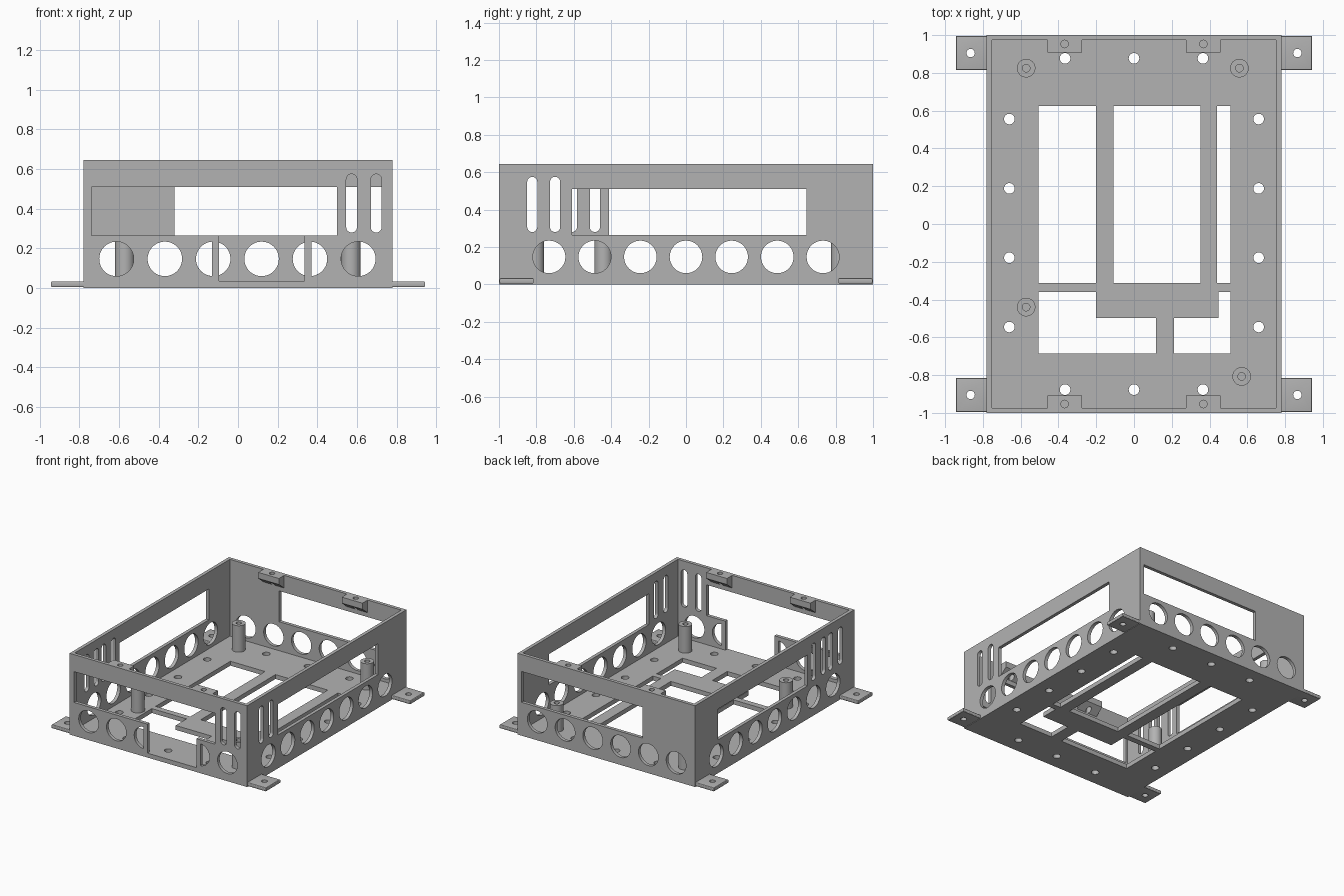
import bpy, bmesh, math
from mathutils import Matrix

if "Cube" in bpy.data.objects:
    bpy.data.objects.remove(bpy.data.objects["Cube"], do_unlink=True)

grey = bpy.data.materials.new("plain grey")
grey.use_nodes = True
grey.diffuse_color = (0.45, 0.45, 0.45, 1)
grey.node_tree.nodes["Principled BSDF"].inputs["Base Color"].default_value = grey.diffuse_color

# Main sizes
W, D, H = 0.78, 1.0, 0.645
WALL, FLOOR = 0.027, 0.035
WIN_LOW, WIN_TOP = 0.265, 0.51
HOLE_Z, HOLE_R, PITCH = 0.147, 0.087, 0.244


# Outline helpers
def arc(cx, cy, r, a0, a1, n=32):
    return [(cx + r * math.cos(a0 + (a1 - a0) * i / n),
             cy + r * math.sin(a0 + (a1 - a0) * i / n)) for i in range(n + 1)]


def circle(cx, cy, r):
    return arc(cx, cy, r, 0, 2 * math.pi, 48)[:-1]


def rect(x0, x1, y0, y1):
    return [(x0, y0), (x1, y0), (x1, y1), (x0, y1)]


def slot(c, low=0.28, high=0.575, r=0.027):
    return arc(c, high - r, r, 0, math.pi, 16) + arc(c, low + r, r, math.pi, 2 * math.pi, 16)


def panel(name, outlines, thick, axes="xyz", place=(0, 0, 0), edit=None):
    """Extrude an outline with holes from 0 to thick, then turn and place it."""
    curve = bpy.data.curves.new(name, "CURVE")
    curve.dimensions, curve.fill_mode, curve.extrude = "2D", "BOTH", thick / 2
    for pts in outlines:
        s = curve.splines.new("POLY")
        s.points.add(len(pts) - 1)
        for p, (u, v) in zip(s.points, pts):
            p.co = (u, v, 0, 1)
        s.use_cyclic_u = True
    tmp = bpy.data.objects.new(name + "_outline", curve)
    bpy.context.collection.objects.link(tmp)
    deps = bpy.context.evaluated_depsgraph_get()
    mesh = bpy.data.meshes.new_from_object(tmp.evaluated_get(deps))
    bpy.data.objects.remove(tmp, do_unlink=True)
    bpy.data.curves.remove(curve)
    turn = Matrix.Identity(4)
    for col, axis in enumerate(axes):
        for row in range(3):
            turn[row][col] = 1.0 if "xyz"[row] == axis else 0.0
    mesh.transform(Matrix.Translation(place) @ turn @ Matrix.Translation((0, 0, thick / 2)))
    bm = bmesh.new()
    bm.from_mesh(mesh)
    bmesh.ops.remove_doubles(bm, verts=bm.verts, dist=1e-5)
    if edit:
        edit(bm)
    bmesh.ops.recalc_face_normals(bm, faces=bm.faces)
    bm.to_mesh(mesh)
    bm.free()
    mesh.name = name
    mesh.materials.clear()
    mesh.materials.append(grey)
    obj = bpy.data.objects.new(name, mesh)
    bpy.context.collection.objects.link(obj)
    bpy.ops.object.select_all(action="DESELECT")
    obj.select_set(True)
    bpy.context.view_layer.objects.active = obj
    bpy.ops.object.shade_smooth_by_angle(angle=0.5)
    return obj


# Floor with large openings and screw holes
low, top, split = -0.685, 0.625, -0.313
floor = [rect(-W, W, -D, D),
         rect(-0.505, -0.2, split, top),
         rect(-0.108, 0.352, split, top),
         rect(0.44, 0.51, split, top),
         [(-0.505, low), (0.117, low), (0.117, -0.497), (-0.2, -0.497), (-0.2, -0.36), (-0.505, -0.36)],
         [(0.212, low), (0.51, low), (0.51, -0.36), (0.447, -0.36), (0.447, -0.497), (0.212, -0.497)]]
for side in (-1, 1):
    floor += [circle(side * 0.66, 0.005 + 0.367 * k, 0.028) for k in (-1.5, -0.5, 0.5, 1.5)]
    floor += [circle(x, side * 0.877, 0.028) for x in (-0.365, 0, 0.365)]
panel("floor", floor, FLOOR)

# Front wall: window joined to the connector notch, with two clipped vent holes
row = [PITCH * (k - 2.5) - 0.003 for k in range(6)]
n0, n1, rim = -0.095, 0.335, 0.035
front = [[(-W, H), (-W, FLOOR), (n0, FLOOR), (n0, WIN_LOW), (-0.74, WIN_LOW), (-0.74, WIN_TOP),
          (0.5, WIN_TOP), (0.5, WIN_LOW), (n1, WIN_LOW), (n1, FLOOR), (W, FLOOR), (W, H)]]
front += [circle(row[k], HOLE_Z, HOLE_R) for k in (0, 1, 5)]
a = math.acos((n0 - rim - row[2]) / HOLE_R)
front.append(arc(row[2], HOLE_Z, HOLE_R, a, 2 * math.pi - a))
a = math.acos((n1 + rim - row[4]) / HOLE_R)
front.append(arc(row[4], HOLE_Z, HOLE_R, -a, a))
front += [slot(x) for x in (0.573, 0.697)]
panel("front_wall", front, WALL, "xzy", (0, -D, 0))

# Back wall
back = [rect(-W, W, FLOOR, H), rect(-0.32, 0.745, WIN_LOW, WIN_TOP)]
back += [circle(x, HOLE_Z, HOLE_R) for x in row]
panel("back_wall", back, WALL, "xzy", (0, D - WALL, 0))

# Side walls
for name, x, window, slots in (
        ("left_wall", W - WALL, (-0.61, 0.645), (-0.822, -0.7)),
        ("right_wall", -W, (-0.413, 0.71), (-0.822, -0.7, -0.61, -0.487))):
    wall = [rect(-D + WALL, D - WALL, FLOOR, H), rect(*window, WIN_LOW, WIN_TOP)]
    wall += [circle(PITCH * k, HOLE_Z, HOLE_R) for k in range(-3, 4)]
    wall += [slot(y) for y in slots]
    panel(name, wall, WALL, "yzx", (x, 0, 0))


# Mounting tabs with rounded rims
def round_rim(bm):
    rims = [e for e in bm.edges if e.calc_length() > 0.1 and e.calc_face_angle(0) > 1]
    bmesh.ops.bevel(bm, geom=rims, offset=0.008, segments=3, profile=0.5, affect="EDGES")


for sx in (-1, 1):
    for sy in (-1, 1):
        xs, ys = sorted((sx * 0.765, sx * 0.943)), sorted((sy * 0.815, sy * 0.996))
        name = ("front" if sy < 0 else "back") + ("_left" if sx > 0 else "_right")
        panel(name + "_mounting_tab", [rect(*xs, *ys), circle(sx * 0.865, sy * 0.905, 0.022)],
              0.03, place=(0, 0, 0.004), edit=round_rim)

        # Lid lugs, with an underside sloping back to the wall
        def slope(bm):
            for v in bm.verts:
                if v.co.z < H - 0.05:
                    v.co.z += (D - WALL - abs(v.co.y)) * 0.8

        cx, ys = sx * 0.367, sorted((sy * 0.908, sy * 0.98))
        panel(name + "_lid_lug", [rect(cx - 0.091, cx + 0.091, *ys), circle(cx, sy * 0.953, 0.02)],
              0.1, place=(0, 0, H - 0.1), edit=slope)

# Board standoffs
for i, (x, y) in enumerate(((-0.571, 0.825), (0.558, 0.825), (-0.571, -0.44), (0.57, -0.807))):
    panel(f"standoff_{i + 1}", [circle(x, y, 0.049), circle(x, y, 0.02)], 0.21, place=(0, 0, FLOOR))
